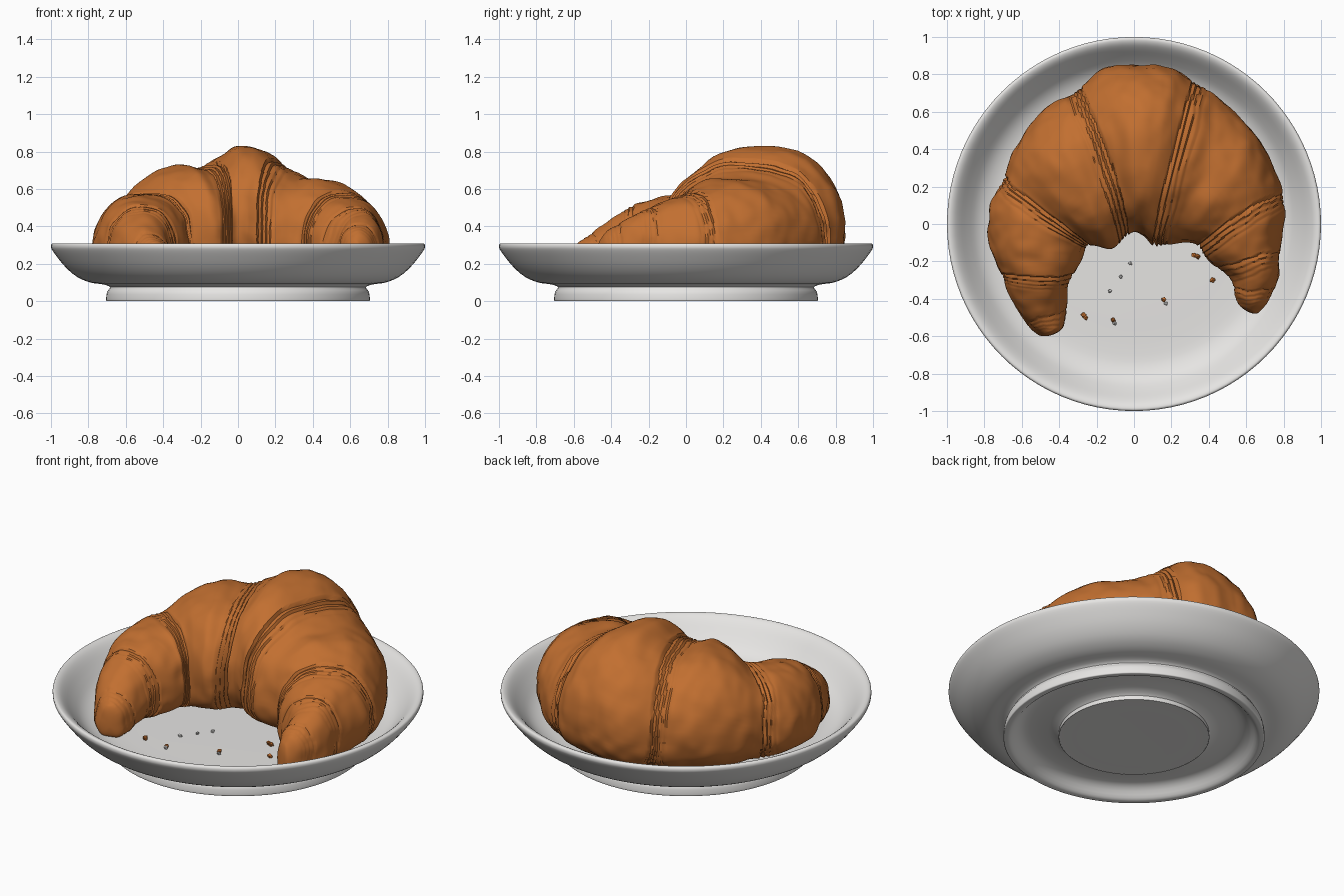
import bpy
import bmesh
import math
import random
from mathutils import Vector, noise

random.seed(4)
cube = bpy.data.objects.get("Cube")
if cube:
    bpy.data.objects.remove(cube, do_unlink=True)


def material(name, color):
    mat = bpy.data.materials.new(name)
    mat.use_nodes = True
    mat.diffuse_color = (*color, 1)
    mat.node_tree.nodes["Principled BSDF"].inputs["Base Color"].default_value = (*color, 1)
    return mat


white_glaze = material("white glaze", (0.79, 0.78, 0.765))
baked_crust = material("baked crust", (0.54, 0.16, 0.03))


def finish(bm, name, mat, angle):
    """Turn a bmesh into a smooth shaded object with one material."""
    bmesh.ops.recalc_face_normals(bm, faces=bm.faces)
    mesh = bpy.data.meshes.new(name)
    bm.to_mesh(mesh)
    bm.free()
    mesh.materials.append(mat)
    obj = bpy.data.objects.new(name, mesh)
    bpy.context.collection.objects.link(obj)
    bpy.ops.object.select_all(action='DESELECT')
    obj.select_set(True)
    bpy.context.view_layer.objects.active = obj
    bpy.ops.object.shade_smooth_by_angle(angle=math.radians(angle))


def loft(rings, name, mat, angle):
    """Skin closed rings of points and cap both ends."""
    bm = bmesh.new()
    loops = [[bm.verts.new(p) for p in ring] for ring in rings]
    for a, b in zip(loops, loops[1:]):
        for i in range(len(a)):
            j = (i + 1) % len(a)
            bm.faces.new((a[i], a[j], b[j], b[i]))
    bm.faces.new(loops[0])
    bm.faces.new(loops[-1])
    finish(bm, name, mat, angle)


def spline(points, u):
    """Sample a smooth curve through tuples at station u."""
    last = len(points) - 1
    i = min(int(u), last - 1)
    t = u - i
    a, b, c, d = (points[max(0, min(last, i + k))] for k in (-1, 0, 1, 2))
    return [q + t * (r - p) / 2 + t * t * (p - 2.5 * q + 2 * r - s / 2)
            + t ** 3 * (1.5 * (q - r) + (s - p) / 2)
            for p, q, r, s in zip(a, b, c, d)]


# Plate: underside disc, foot ring, flared bowl, rounded rim, flat floor
plate_profile = [
    (.2, .008), (.39, .008), (.402, .01), (.42, .045), (.56, .065), (.62, .05),
    (.66, .01), (.68, 0), (.70, 0), (.705, .01), (.70, .05), (.685, .075),
    (.72, .09), (.79, .1), (.86, .13), (.92, .18), (.97, .24), (.997, .28),
    (1, .298), (.99, .31), (.965, .302), (.935, .275), (.89, .222),
    (.84, .172), (.78, .142), (.70, .13), (.5, .13)]
SIDES = 96
FINE = 3
plate_rings = []
for n in range((len(plate_profile) - 1) * FINE + 1):
    radius, z = spline(plate_profile, n / FINE)
    plate_rings.append([(min(radius, 1) * math.cos(math.tau * i / SIDES),
                         min(radius, 1) * math.sin(math.tau * i / SIDES), max(z, 0))
                        for i in range(SIDES)])
loft(plate_rings, "plate", white_glaze, 45)

# Pastry stations in hundredths: outer x, y, inner x, y, top height
stations = [
    (-48, -61, -38, -57, 32), (-56, -55, -36, -47, 36),
    (-66, -40, -36, -36, 45), (-70, -29, -34, -29, 51),
    (-77, -12, -28, -20, 55), (-77, 8, -26, -14, 57),
    (-70, 25, -24, -12, 59), (-63, 42, -20, -12, 68),
    (-48, 61, -14, -13, 73), (-31, 72, -9, -11, 72),
    (-16, 83, -4, -6, 77), (2, 85, 0, -4, 83),
    (20, 83, 5, -6, 81), (33, 75, 11, -12, 74),
    (53, 61, 18, -11, 66), (67, 45, 27, -10, 65),
    (76, 27, 33, -11, 60), (80, 8, 37, -17, 55),
    (79, -10, 43, -22, 51), (77, -28, 52, -29, 46),
    (71, -43, 54, -38, 39), (65, -49, 57, -45, 31)]
# Each seam: station at the outer edge, drift towards the inner edge
seams = [(.9, .1), (2.9, .1), (5.8, .2), (9, 1), (13, 0), (16.7, -.4),
         (18.5, -.2), (19.7, 0)]
MIDDLE = 11
BASE = .13


def crust_scale(u, angle):
    """Rolled dough: thin overlapping strands step down beside each seam."""
    scale = 1.0
    inward = (1 - math.cos(angle)) / 2
    for k, (seam, drift) in enumerate(seams):
        away = 1 if seam > MIDDLE else -1
        ripple = .07 * noise.noise(Vector((angle * 2, u, k)))
        d = (u - seam - drift * inward) * away + .08 * math.sin(2 * angle + k) + .2
        strand = (d + ripple) / (.13 + .2 * inward)
        if 0 <= strand < 4:
            scale -= .05 * (1 - strand % 1) * (1 - strand / 5)
    return scale


def signed_power(value, power):
    return math.copysign(abs(value) ** power, value)


STEPS = 20
AROUND = 80
pastry_rings = []
for n in range((len(stations) - 1) * STEPS + 1):
    u = n / STEPS
    ox, oy, ix, iy, top = (v / 100 for v in spline(stations, u))
    outer, inner = Vector((ox, oy, 0)), Vector((ix, iy, 0))
    middle, half = (outer + inner) / 2, (outer - inner) / 2
    center_z = BASE + (top - BASE) * .36
    # Round off the two tips
    end = min(u, len(stations) - 1 - u)
    taper = math.sqrt(max(.02, 1 - (1 - min(end / .4, 1)) ** 2))
    ring = []
    for i in range(AROUND):
        angle = math.tau * i / AROUND
        up = signed_power(math.sin(angle), .92)
        # The underside is squarer, resting flat on the plate
        across = signed_power(math.cos(angle), .88 if up > 0 else .5)
        scale = crust_scale(u, angle) * taper
        rise = (top if up > 0 else BASE) - center_z
        p = middle + half * across * scale
        p.z = center_z + abs(up) * rise * scale
        # Soft lumps in the baked surface
        lump = noise.noise(p * 5) * .014 + noise.noise(p * 13) * .008
        p += (p - middle - Vector((0, 0, center_z))).normalized() * lump
        p.z = max(p.z, BASE - .003)
        ring.append(p)
    pastry_rings.append(ring)
loft(pastry_rings, "croissant", baked_crust, 40)


# Crumbs scattered on the plate floor
def crumb(name, x, y, size, mat):
    bm = bmesh.new()
    bmesh.ops.create_icosphere(bm, subdivisions=1, radius=size)
    for v in bm.verts:
        v.co *= random.uniform(.7, 1.2)
        v.co += Vector((x, y, BASE + size * .6))
    finish(bm, name, mat, 20)


crust_crumbs = [(.32, -.165), (.34, -.175), (.16, -.405), (-.27, -.485),
                (-.26, -.5), (-.11, -.515), (.42, -.3)]
pale_crumbs = [(-.02, -.21), (-.07, -.28), (-.13, -.36), (.17, -.425),
               (-.105, -.53)]
for k, (x, y) in enumerate(crust_crumbs):
    crumb(f"crust_crumb_{k}", x, y, .015, baked_crust)
for k, (x, y) in enumerate(pale_crumbs):
    crumb(f"pale_crumb_{k}", x, y, .012, white_glaze)
